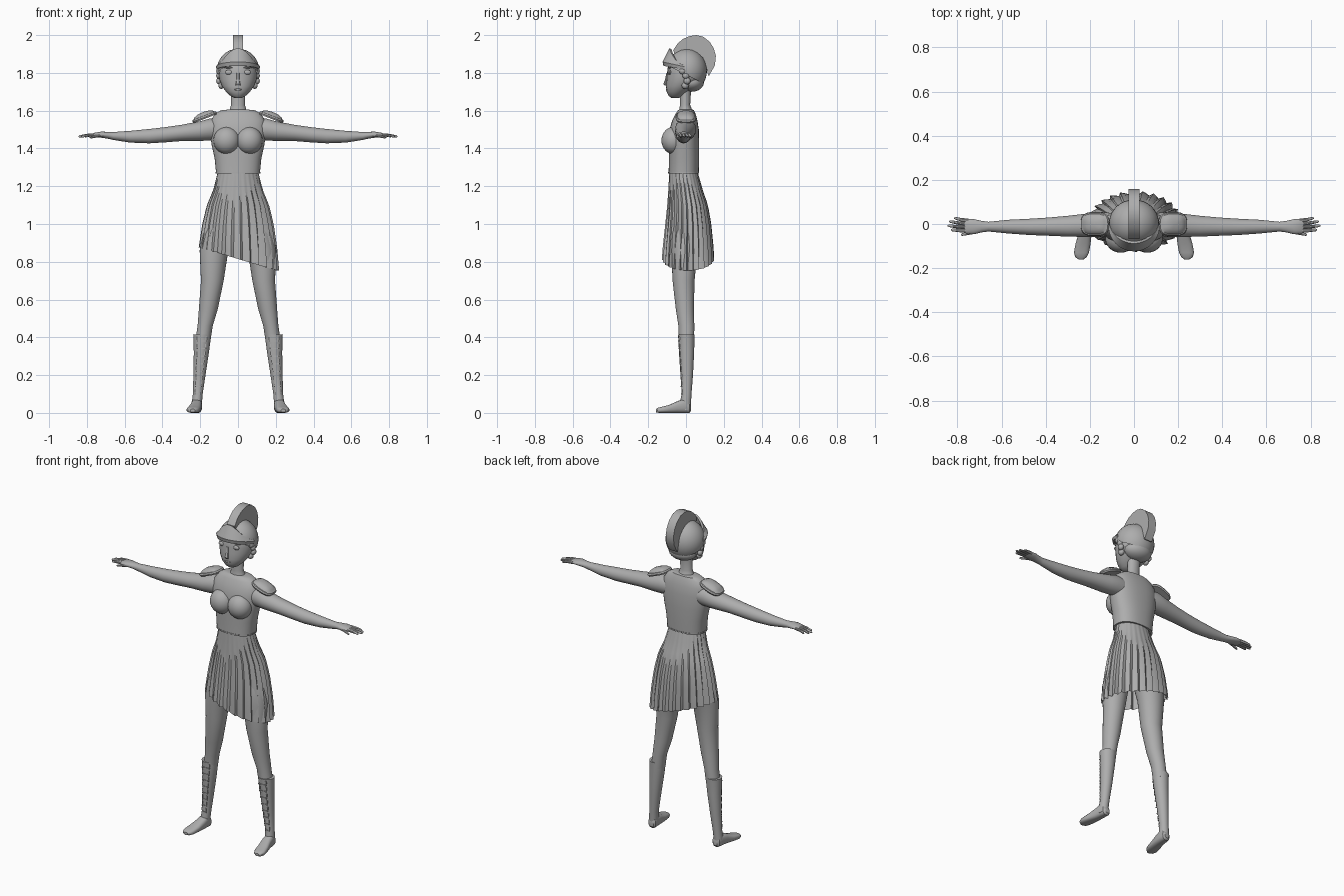
import bpy, bmesh, math
from mathutils import Vector, Matrix

grey = bpy.data.materials.new("plain_grey")
grey.diffuse_color = (0.42, 0.42, 0.42, 1)


def finish(bm, name, mirror=False):
    bmesh.ops.recalc_face_normals(bm, faces=bm.faces)
    me = bpy.data.meshes.new(name)
    bm.to_mesh(me)
    bm.free()
    me.materials.append(grey)
    ob = bpy.data.objects.new(name, me)
    bpy.context.collection.objects.link(ob)
    if mirror:
        ob.modifiers.new("mirror", 'MIRROR')
    return ob


def skin(name, rings, mirror=False, caps=True, matrix=None):
    """Bridge closed rings of points into a tube."""
    bm = bmesh.new()
    vs = [[bm.verts.new(p) for p in r] for r in rings]
    n = len(vs[0])
    for a, b in zip(vs, vs[1:]):
        for i in range(n):
            j = (i + 1) % n
            bm.faces.new((a[i], a[j], b[j], b[i]))
    if caps:
        bm.faces.new(vs[0])
        bm.faces.new(vs[-1])
    if matrix:
        bm.transform(matrix)
    return finish(bm, name, mirror)


def spow(v, p):
    return math.copysign(abs(v) ** p, v)


def loft(name, axis, secs, n=28, p=1.0, **kw):
    """secs: (x, y, z, radius_u, radius_v) rings lying across the axis."""
    u, v = {'x': ((0, 1, 0), (0, 0, 1)), 'y': ((1, 0, 0), (0, 0, 1)),
            'z': ((1, 0, 0), (0, 1, 0))}[axis]
    u, v = Vector(u), Vector(v)
    rings = []
    for x, y, z, ru, rv in secs:
        ang = [2 * math.pi * i / n for i in range(n)]
        rings.append([Vector((x, y, z)) + u * ru * spow(math.cos(a), p)
                      + v * rv * spow(math.sin(a), p) for a in ang])
    return skin(name, rings, **kw)


def ball(name, c, r, mirror=False, seg=24, cut=None):
    bm = bmesh.new()
    bmesh.ops.create_uvsphere(bm, u_segments=seg, v_segments=seg // 2, radius=1,
                              matrix=Matrix.Translation(c) @ Matrix.Diagonal((*r, 1)))
    if cut:
        bmesh.ops.bisect_plane(bm, geom=bm.verts[:] + bm.edges[:] + bm.faces[:],
                               plane_co=cut[0], plane_no=cut[1], clear_inner=True)
    return finish(bm, name, mirror)


# Head, neck and face
loft("head", 'z', [(0, -.058, 1.667, .018, .02), (0, -.053, 1.678, .04, .038), (0, -.045, 1.70, .063, .057),
                   (0, -.026, 1.73, .085, .08), (0, -.008, 1.765, .099, .094), (0, 0, 1.80, .104, .1),
                   (0, .002, 1.85, .1, .096), (0, .005, 1.9, .065, .062)])
loft("neck", 'z', [(0, .002, 1.58, .062, .045), (0, -.002, 1.605, .044, .034), (0, -.005, 1.63, .037, .027),
                   (0, -.003, 1.71, .038, .03)])
loft("nose", 'z', [(0, -.108, 1.733, .012, .006), (0, -.109, 1.742, .012, .011),
                   (0, -.104, 1.765, .008, .007), (0, -.1, 1.80, .007, .004)], n=10)
ball("lips", (0, -.1, 1.712), (.02, .007, .006), seg=12)
ball("eye", (.048, -.087, 1.803), (.021, .009, .013), True, 16)
ball("eyebrow", (.05, -.087, 1.828), (.028, .008, .004), True, 12)
for i, (y, z) in enumerate([(-.018, 1.81), (.0, 1.785), (.006, 1.757), (-.004, 1.733)]):
    ball("hair_curl_%d" % i, (.1 - .012 * (i == 3), y, z), (.016, .019, .018), True, 12)
ball("hair_back", (0, .03, 1.75), (.085, .065, .05))

# Helmet dome, brow visor and crest
ball("helmet", (0, .004, 1.812), (.113, .107, .116), seg=32, cut=((0, 0, 1.79), (0, .5, 1)))
rings = []
for i in range(25):
    a = math.radians(-85 + 170 * i / 24)
    c = math.cos(a)
    ring = []
    for r, z in ((.113 + .008 * c, 1.815 + .022 * c), (.116 + .01 * c, 1.83 + .028 * c),
                 (.113 - .023 * c, 1.84 + .09 * c * c), (.105 - .026 * c, 1.84 + .086 * c * c),
                 (.1, 1.815 + .022 * c)):
        ring.append((r * math.sin(a), .002 - r * c, z))
    rings.append(ring)
skin("helmet_visor", rings)
outer = [(-.068, 1.92), (-.045, 1.955), (-.015, 1.98), (.02, 1.995), (.055, 2.0), (.09, 1.992),
         (.125, 1.965), (.147, 1.93), (.158, 1.89), (.153, 1.84), (.122, 1.785)]
inner = [(-.06, 1.90), (-.04, 1.91), (-.015, 1.92), (.01, 1.92), (.035, 1.915), (.055, 1.905),
         (.075, 1.893), (.09, 1.88), (.1, 1.86), (.108, 1.83), (.118, 1.785)]
skin("helmet_crest", [[(-.026, *o), (.026, *o), (.026, *q), (-.026, *q)] for o, q in zip(outer, inner)])

# Breastplate
loft("breastplate", 'z', [(0, -.012, 1.27, .116, .08), (0, -.01, 1.35, .124, .08), (0, -.01, 1.42, .14, .08),
                          (0, -.01, 1.5, .15, .078), (0, -.006, 1.55, .143, .066), (0, -.002, 1.585, .12, .052),
                          (0, 0, 1.602, .09, .042), (0, 0, 1.606, .05, .035)], n=40, p=.85)
ball("bust", (.06, -.066, 1.442), (.07, .064, .072), True, 28)
loft("breastplate_rim", 'z', [(0, -.012, 1.268, .118, .082), (0, -.012, 1.276, .118, .082)], n=40, p=.85)

# Pleated skirt with a slanted hem
PROFILE = [(1.28, .106, -.088, .06), (1.18, .13, -.093, .088), (1.1, .163, -.098, .115),
           (1.0, .186, -.108, .132), (.88, .203, -.12, .143), (.74, .214, -.13, .15)]


def waist(z):
    for a, b in zip(PROFILE, PROFILE[1:]):
        if z >= b[0]:
            break
    t = (a[0] - z) / (a[0] - b[0])
    return [p + (q - p) * t for p, q in zip(a[1:], b[1:])]


PLEATS, STEP, ROWS = 26, 4, 14
rings = []
for k in range(ROWS + 1):
    t = k / ROWS
    ring = []
    for i in range(PLEATS * STEP):
        a = 2 * math.pi * i / (PLEATS * STEP)
        z = 1.28 - t * (1.28 - (.815 - .3 * .205 * math.cos(a)))
        rx, yf, yb = waist(z)
        fold = 1 + (.02 + .08 * t) * ((0, .35, .7, 1)[i % STEP] - .75)
        ring.append((rx * fold * math.cos(a),
                     (yf + yb) / 2 + (yb - yf) / 2 * fold * math.sin(a), z))
    rings.append(ring)
skin("skirt", rings, caps=False)

# Legs, boots and feet
loft("leg", 'z', [(.075, .01, 1.02, .075, .085), (.1, .005, .95, .085, .085), (.127, -.008, .86, .076, .07),
                  (.136, -.013, .7, .06, .058), (.157, -.006, .55, .05, .048), (.174, .002, .46, .04, .042),
                  (.186, .003, .38, .04, .04)], mirror=True)
BOOT = [(.19, .002, .415, .047, .044), (.19, .002, .395, .046, .043), (.194, .003, .32, .04, .04),
        (.204, .004, .2, .032, .033), (.213, .003, .1, .026, .026), (.217, -.002, .06, .027, .029),
        (.219, -.004, .015, .026, .028)]
loft("boot", 'z', BOOT, mirror=True)
loft("foot", 'y', [(.214, .027, .025, .014, .014), (.216, .018, .03, .024, .03), (.219, -.01, .037, .029, .037),
                   (.222, -.045, .031, .03, .031), (.231, -.09, .021, .034, .021), (.238, -.13, .016, .034, .016),
                   (.24, -.15, .014, .026, .013), (.24, -.16, .012, .012, .008)], p=.75, mirror=True)


def boot_at(z):
    for a, b in zip(BOOT, BOOT[1:]):
        if z >= b[2]:
            break
    t = (a[2] - z) / (a[2] - b[2])
    return [p + (q - p) * t for p, q in zip(a, b)]


# Lacing on the boot fronts: cross straps and side strips
bm = bmesh.new()
for k in range(8):
    z = .1 + .04 * k
    x, y, _, ru, rv = boot_at(z)
    for dx, dz, w, h in ((0, 0, 1.1, .006), (-.5, .016, .16, .018), (.5, .016, .16, .018)):
        pos = (x + dx * ru, y - rv * math.sqrt(1 - dx * dx) + (.002 if dx == 0 else 0), z + dz)
        bmesh.ops.create_cube(bm, size=1, matrix=Matrix.Translation(pos)
                              @ Matrix.Diagonal((w * ru, .009, h, 1)))
finish(bm, "boot_laces", True)

# Arms, hands and fingers
loft("arm", 'x', [(.1, 0, 1.5, .05, .055), (.15, -.002, 1.5, .056, .058), (.2, -.005, 1.492, .054, .052),
                  (.3, -.01, 1.482, .047, .043), (.39, -.012, 1.472, .041, .04), (.47, -.013, 1.465, .037, .038),
                  (.57, -.012, 1.462, .031, .031), (.66, -.012, 1.466, .022, .021),
                  (.69, -.012, 1.47, .026, .018), (.725, -.012, 1.473, .034, .016),
                  (.76, -.01, 1.472, .033, .011), (.768, -.01, 1.471, .028, .007)], mirror=True)
FINGERS = [(.75, .015, .815, .026), (.755, .0, .838, .011), (.755, -.015, .845, -.008),
           (.75, -.03, .83, -.027), (.695, -.03, .785, -.048)]
for i, (x0, y0, x1, y1) in enumerate(FINGERS):
    zt = 1.464 if i < 4 else 1.458
    mid = ((x0 + x1) / 2, (y0 + y1) / 2 - .001, (1.472 + zt) / 2 + .002)
    loft("finger_%d" % i if i < 4 else "thumb", 'x',
         [(x0, y0, 1.472, .009, .009), (*mid, .008, .008), (x1 - .006, y1, zt, .006, .006),
          (x1, y1, zt, .002, .002)], n=10, mirror=True)

# Shoulder plates with a raised rim
tilt = Matrix.Translation((.178, 0, 1.569)) @ Matrix.Rotation(math.radians(21), 4, 'Y')
loft("shoulder_plate", 'z', [(0, 0, -.012, .066, .052), (0, 0, -.004, .069, .055), (0, 0, .004, .065, .051),
                             (0, 0, .005, .06, .046), (0, 0, .014, .051, .039), (0, 0, .021, .033, .025),
                             (0, 0, .024, .012, .009)], n=32, p=.7, mirror=True, matrix=tilt)

# Smooth shading with sharp edges kept
bpy.ops.object.select_all(action='SELECT')
bpy.context.view_layer.objects.active = bpy.data.objects["head"]
bpy.ops.object.shade_smooth_by_angle(angle=math.radians(35))
